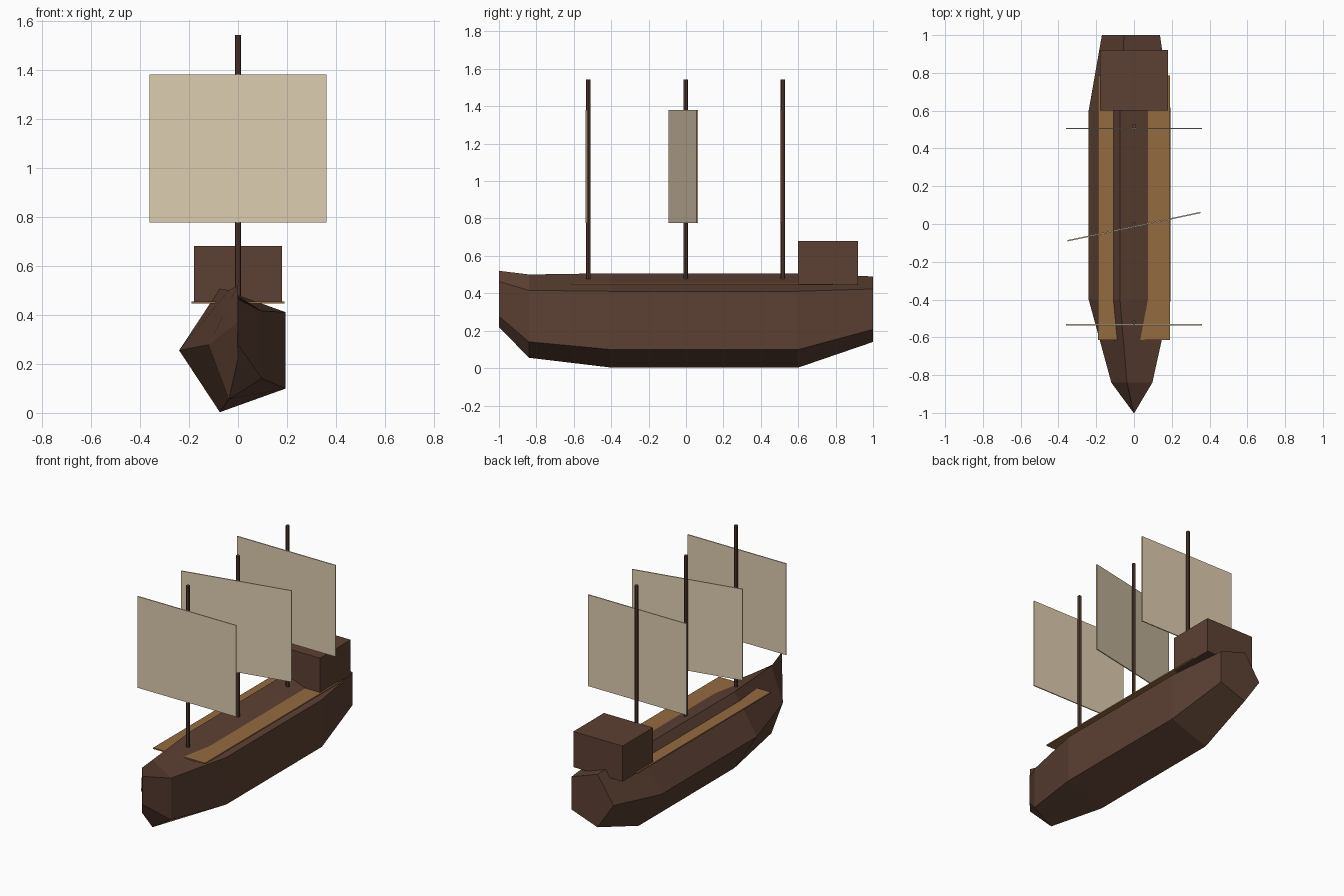
import bpy, bmesh, math
from mathutils import Matrix, Vector

if "Cube" in bpy.data.objects:
    bpy.data.objects.remove(bpy.data.objects["Cube"], do_unlink=True)


def material(name, hex_code):
    srgb = [int(hex_code[i:i + 2], 16) / 255 for i in (0, 2, 4)]
    colour = [((c + 0.055) / 1.055) ** 2.4 for c in srgb] + [1]
    mat = bpy.data.materials.new(name)
    mat.use_nodes = True
    mat.diffuse_color = colour
    shader = mat.node_tree.nodes["Principled BSDF"]
    shader.inputs["Base Color"].default_value = colour
    shader.inputs["Roughness"].default_value = 0.9
    return mat


dark_wood = material("dark wood", "5C4033")
plank_wood = material("plank wood", "946B40")
canvas = material("canvas", "DECDB0")


def finish(name, bm, mat):
    bmesh.ops.recalc_face_normals(bm, faces=bm.faces[:])
    mesh = bpy.data.meshes.new(name)
    bm.to_mesh(mesh)
    bm.free()
    mesh.materials.append(mat)
    obj = bpy.data.objects.new(name, mesh)
    bpy.context.collection.objects.link(obj)
    return obj


def box(name, centre, size, mat, turn=0):
    bm = bmesh.new()
    bmesh.ops.create_cube(bm, size=1, matrix=Matrix.Diagonal((*size, 1)))
    obj = finish(name, bm, mat)
    obj.location = centre
    obj.rotation_euler.z = math.radians(turn)
    return obj


# Hull: five-sided sections lofted from bow to stern (y, half width, centre z, half height)
SIDES = 5
stations = [
    (-1.0, 0.002, 0.370, 0.158),
    (-0.84, 0.12, 0.278, 0.234),
    (-0.4, 0.24, 0.255, 0.265),
    (0.6, 0.24, 0.255, 0.265),
    (1.0, 0.17, 0.315, 0.184),
]
bm = bmesh.new()
rings = []
for y, half_width, z, half_height in stations:
    ring = []
    for i in range(SIDES):
        a = math.pi + math.tau * i / SIDES
        ring.append(bm.verts.new((half_width * math.cos(a), y, z + half_height * math.sin(a))))
    rings.append(ring)
for near, far in zip(rings, rings[1:]):
    for i in range(SIDES):
        j = (i + 1) % SIDES
        bm.faces.new((near[i], near[j], far[j], far[i]))
bm.faces.new(rings[0])
bm.faces.new(rings[-1])
finish("hull", bm, dark_wood)

# Deck and stern cabin
box("deck", (0, 0.085, 0.45), (0.38, 1.4, 0.008), plank_wood)
box("stern_cabin", (0, 0.76, 0.563), (0.36, 0.32, 0.235), dark_wood)

# Masts with square sails, the middle sail turned to the wind
for label, y, turn in (("fore", -0.522, 0), ("main", -0.002, 12), ("rear", 0.518, 0)):
    bm = bmesh.new()
    bmesh.ops.create_cone(bm, cap_ends=True, segments=8, radius1=0.012, radius2=0.012, depth=1.066)
    mast = finish(label + "_mast", bm, dark_wood)
    mast.location = (0, y, 1.009)
    box(label + "_sail", (0, y - 0.012, 1.078), (0.72, 0.007, 0.604), canvas, turn)
